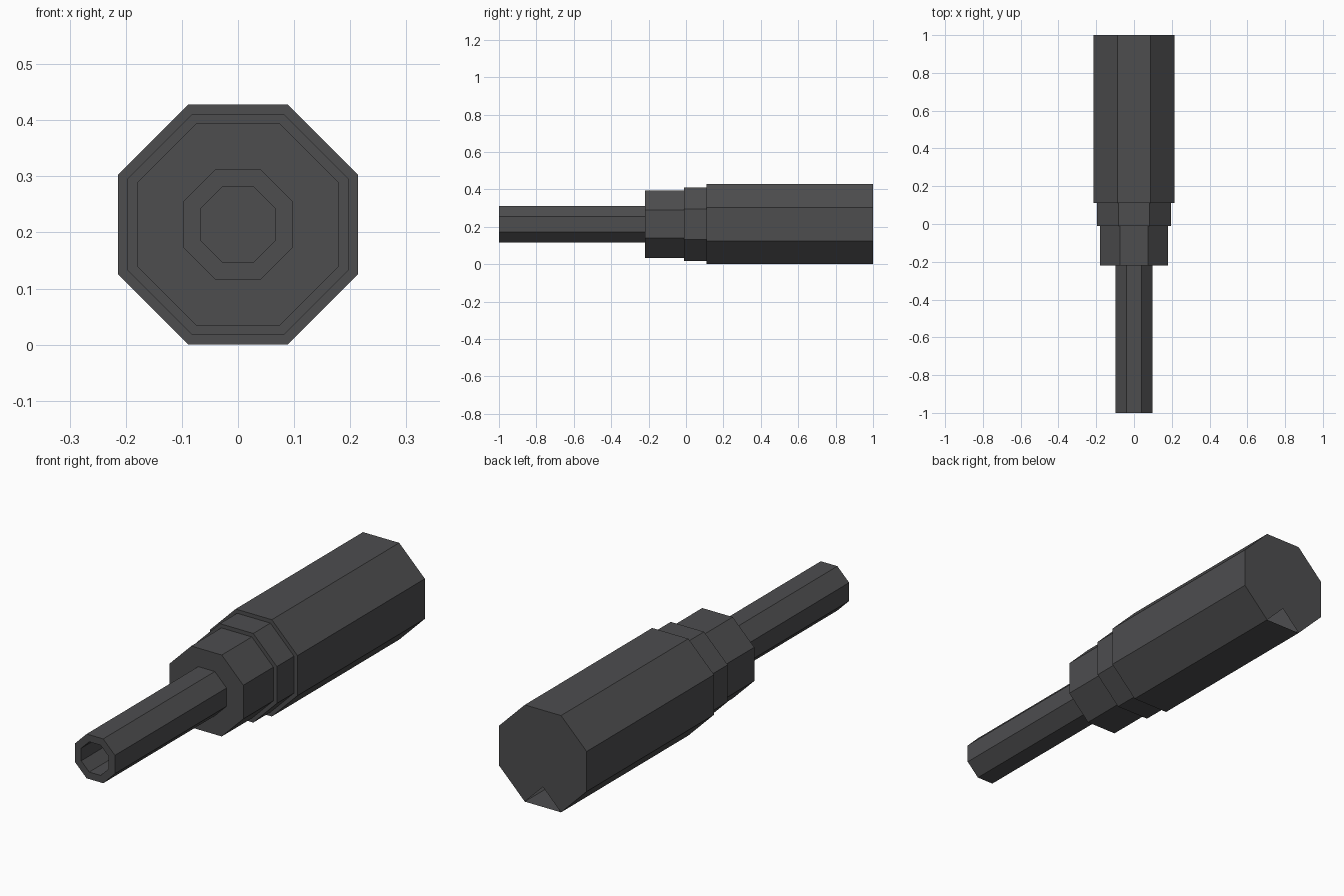
import bpy, bmesh, math

cube = bpy.data.objects.get("Cube")
if cube:
    bpy.data.objects.remove(cube, do_unlink=True)

COLOUR = (0.075, 0.075, 0.078, 1.0)
metal = bpy.data.materials.new("dark grey metal")
metal.use_nodes = True
metal.diffuse_color = COLOUR
bsdf = metal.node_tree.nodes["Principled BSDF"]
bsdf.inputs["Base Color"].default_value = COLOUR
bsdf.inputs["Roughness"].default_value = 0.6

HOUSING = 0.214          # flat-to-centre radius of the widest part
AXIS_Z = HOUSING         # height of the centre line


def octagon(r, y):
    """Corners of an upright octagon whose flat sides lie r from the axis."""
    c = r / math.cos(math.pi / 8)
    return [(c * math.cos(a), y, AXIS_Z + c * math.sin(a))
            for a in (math.pi / 8 + i * math.pi / 4 for i in range(8))]


def finish(name, bm):
    mesh = bpy.data.meshes.new(name)
    bm.to_mesh(mesh)
    bm.free()
    mesh.materials.append(metal)
    obj = bpy.data.objects.new(name, mesh)
    bpy.context.collection.objects.link(obj)
    return obj


def loft(name, profile, front_cap=True):
    """Join octagons given as (radius, y), optionally closing the first."""
    bm = bmesh.new()
    rings = [[bm.verts.new(p) for p in octagon(r, y)] for r, y in profile]
    for a, b in zip(rings, rings[1:]):
        for i in range(8):
            j = (i + 1) % 8
            bm.faces.new((a[i], b[i], b[j], a[j]))
    if front_cap:
        bm.faces.new(rings[0])
    return finish(name, bm)


# Hollow barrel: bore, muzzle rim, outside
loft("barrel", [(0.067, -0.22), (0.067, -1.0), (0.098, -1.0), (0.098, -0.22)],
     front_cap=False)

# Stepped collars and the hollow rear housing
loft("front_collar", [(0.180, -0.22), (0.180, -0.01)])
loft("middle_collar", [(0.197, -0.01), (0.197, 0.11)])
loft("housing", [(HOUSING, 0.11), (HOUSING, 1.0)])

# Cross-shaped rear plate: open 45-degree notches on the four upright sides
bm = bmesh.new()
corners = octagon(HOUSING, 1.0)
tip = HOUSING * (1 - math.tan(math.pi / 8))
outline = []
for k in range(4):
    a = math.pi / 2 * k
    outline += [corners[2 * k - 1],
                (tip * math.cos(a), 1.0, AXIS_Z + tip * math.sin(a)),
                corners[2 * k]]
bm.faces.new([bm.verts.new(p) for p in reversed(outline)])
bmesh.ops.triangulate(bm, faces=bm.faces[:])
finish("rear_cross_plate", bm)
